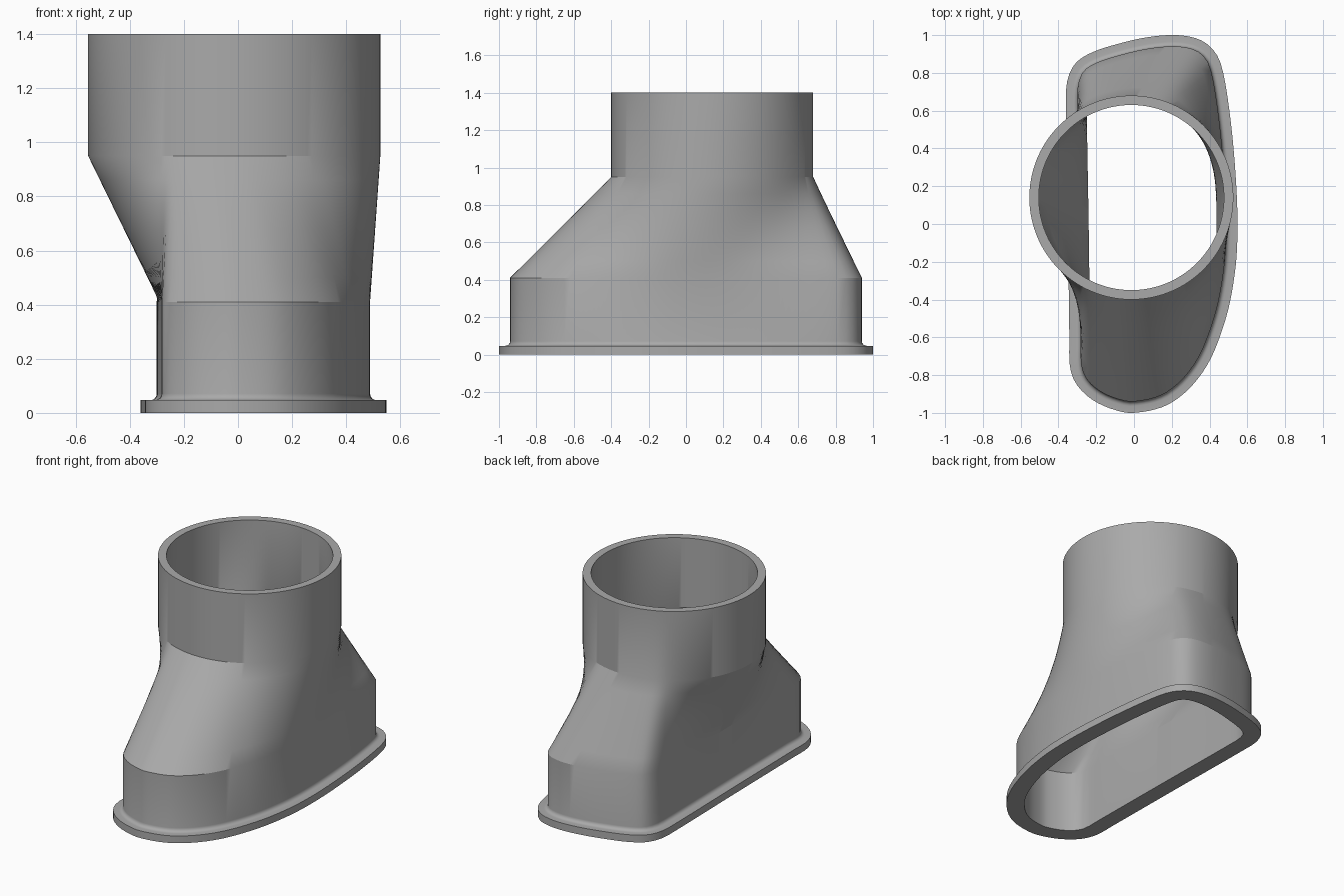
import bpy, bmesh
from math import sin, cos, pi, radians
from mathutils import Vector

cube = bpy.data.objects.get("Cube")
if cube:
    bpy.data.objects.remove(cube)

SEGMENTS = 180
BASE_CENTRE = Vector((0.08, 0))
TUBE_CENTRE = Vector((-0.014, 0.14))

# Flange outline, anticlockwise from the front
OUTLINE = [Vector(p) for p in (
    (0, -1), (0.2, -0.945), (0.37, -0.775), (0.48, -0.52), (0.535, -0.25),
    (0.548, 0), (0.535, 0.3), (0.505, 0.6), (0.465, 0.83), (0.425, 0.915),
    (0.35, 0.975), (0.23, 1), (0.08, 0.99), (-0.08, 0.955), (-0.23, 0.905),
    (-0.315, 0.845), (-0.355, 0.75), (-0.36, 0.64), (-0.35, 0), (-0.342, -0.62),
    (-0.34, -0.75), (-0.31, -0.84), (-0.235, -0.92), (-0.13, -0.975))]


def smooth_loop(points, steps=16):
    """Closed spline through the points, with chord-scaled tangents."""
    n, result = len(points), []
    for i in range(n):
        p, a, b, q = (points[(i + k) % n] for k in (-1, 0, 1, 2))
        chord = (b - a).length
        ta = (b - p).normalized() * chord
        tb = (q - a).normalized() * chord
        for s in range(steps):
            t = s / steps
            h = t * t * (3 - 2 * t)
            result.append(a * (1 - h) + b * h + ta * t * (1 - t) ** 2
                          - tb * t * t * (1 - t))
    return result


def inset_loop(points, distance):
    n, result = len(points), []
    for i in range(n):
        d = (points[(i + 1) % n] - points[i - 1]).normalized()
        result.append(points[i] + Vector((-d.y, d.x)) * distance)
    return result


def directions():
    for i in range(SEGMENTS):
        a = 2 * pi * i / SEGMENTS
        yield Vector((cos(a), sin(a)))


def base_ring(inset, z):
    """Inset outline sampled at even angles about its centre."""
    loop = [p - BASE_CENTRE for p in inset_loop(DENSE, inset)]
    ring = []
    for d in directions():
        for i, b in enumerate(loop):
            a = loop[i - 1]
            ca, cb = d.cross(a), d.cross(b)
            if ca <= 0 < cb and d.dot(a + b) > 0:
                hit = a.lerp(b, ca / (ca - cb)) + BASE_CENTRE
                ring.append((hit.x, hit.y, z))
                break
    return ring


def tube_ring(radius, z):
    return [(TUBE_CENTRE.x + d.x * radius, TUBE_CENTRE.y + d.y * radius, z)
            for d in directions()]


DENSE = smooth_loop(OUTLINE)

# Flange, root fillet, wall, transition and tube, then back down the inside
rings = [base_ring(0, 0), base_ring(0, 0.047)]
for k in range(5):
    a = radians(90 * k / 4)
    rings.append(base_ring(0.036 + 0.024 * sin(a), 0.071 - 0.024 * cos(a)))
rings.append(base_ring(0.06, 0.41))
for k in range(1, 6):
    f = k / 6
    low, high = base_ring(0.06, 0.41), tube_ring(0.54, 0.95)
    rings.append([Vector(a).lerp(Vector(b), f) for a, b in zip(low, high)])
rings += [tube_ring(0.54, 0.95), tube_ring(0.54, 1.4),
          tube_ring(0.49, 1.4), tube_ring(0.49, 0.95)]
for k in range(1, 6):
    f = k / 6
    low, high = base_ring(0.11, 0.41), tube_ring(0.49, 0.95)
    rings.append([Vector(b).lerp(Vector(a), f) for a, b in zip(low, high)])
rings += [base_ring(0.11, 0.41), base_ring(0.11, 0)]

bm = bmesh.new()
rows = [[bm.verts.new(co) for co in ring] for ring in rings]
for r, row in enumerate(rows):
    above = rows[(r + 1) % len(rows)]
    for i in range(SEGMENTS):
        j = (i + 1) % SEGMENTS
        bm.faces.new((row[i], row[j], above[j], above[i]))
bmesh.ops.recalc_face_normals(bm, faces=bm.faces)
mesh = bpy.data.meshes.new("duct_adapter")
bm.to_mesh(mesh)
bm.free()

# Plain grey material
grey = bpy.data.materials.new("plain_grey")
grey.use_nodes = True
colour = (0.4, 0.4, 0.4, 1)
grey.diffuse_color = colour
grey.node_tree.nodes["Principled BSDF"].inputs["Base Color"].default_value = colour
mesh.materials.append(grey)

adapter = bpy.data.objects.new("duct_adapter", mesh)
bpy.context.collection.objects.link(adapter)
bpy.context.view_layer.objects.active = adapter
adapter.select_set(True)
bpy.ops.object.shade_smooth_by_angle(angle=radians(25))
